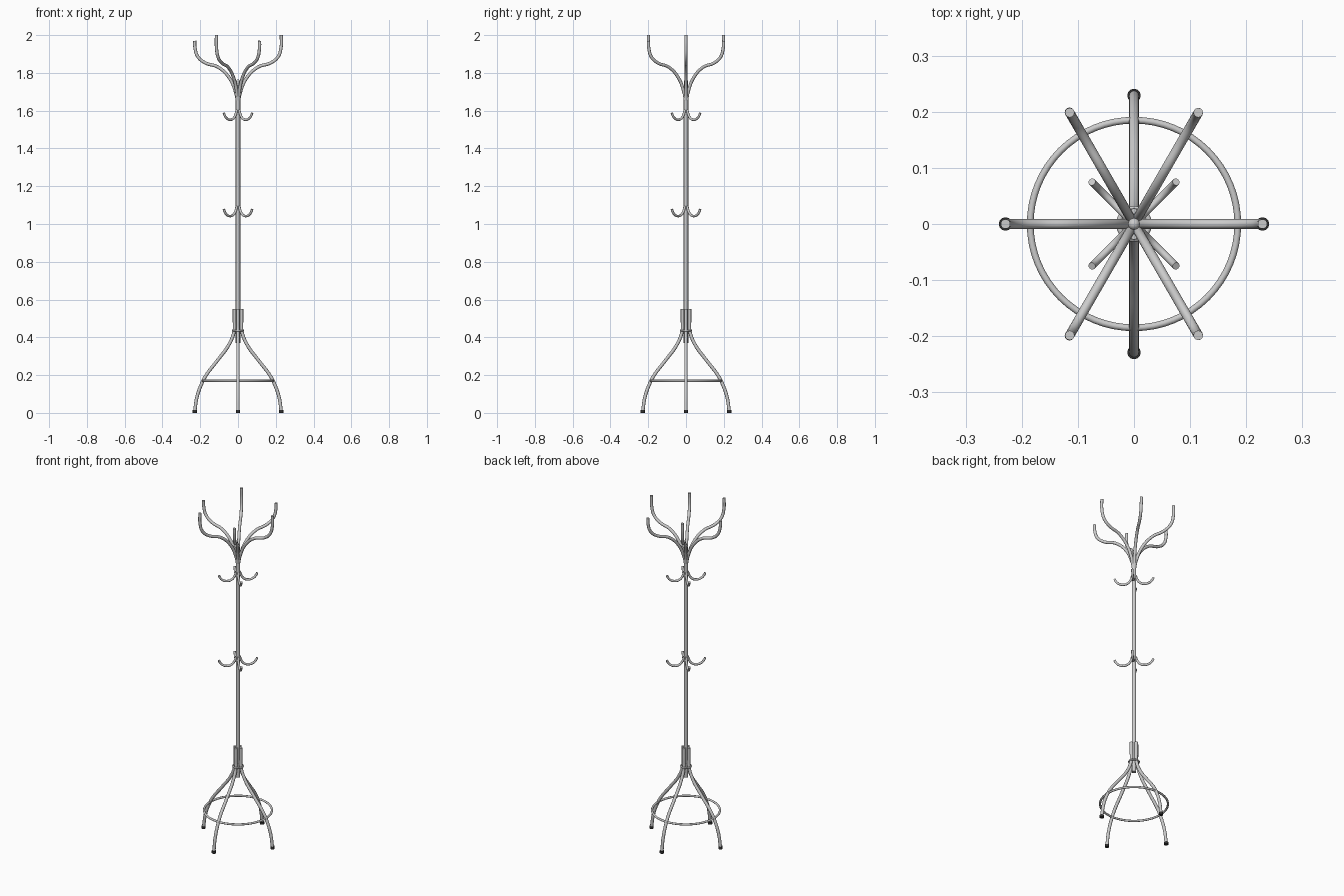
import bpy
from math import radians, pi

if "Cube" in bpy.data.objects:
    bpy.data.objects.remove(bpy.data.objects["Cube"])


def tube(name, pts, r, angle=0.0, z=0.0):
    """Round bent tube through (radius, height) points, turned about z."""
    cu = bpy.data.curves.new(name, 'CURVE')
    cu.dimensions = '3D'
    cu.resolution_u = 8
    cu.bevel_depth = r
    cu.bevel_resolution = 4
    cu.use_fill_caps = True
    sp = cu.splines.new('BEZIER')
    sp.bezier_points.add(len(pts) - 1)
    for bp, (x, h) in zip(sp.bezier_points, pts):
        bp.co = (x, 0, h)
        bp.handle_left_type = bp.handle_right_type = 'AUTO'
    ob = bpy.data.objects.new(name, cu)
    bpy.context.collection.objects.link(ob)
    ob.rotation_euler.z = radians(angle)
    ob.location.z = z
    bpy.ops.object.select_all(action='DESELECT')
    ob.select_set(True)
    bpy.context.view_layer.objects.active = ob
    bpy.ops.object.convert(target='MESH')
    bpy.ops.object.shade_smooth_by_angle(angle=radians(40))
    return bpy.context.object


def cylinder(name, r, z0, z1, x=0, y=0):
    bpy.ops.mesh.primitive_cylinder_add(vertices=24, radius=r, depth=z1 - z0,
                                        location=(x, y, (z0 + z1) / 2))
    ob = bpy.context.object
    ob.name = name
    bpy.ops.object.shade_smooth_by_angle(angle=radians(40))
    return ob


def ring(name, major, minor, z):
    bpy.ops.mesh.primitive_torus_add(major_radius=major, minor_radius=minor, major_segments=64,
                                     minor_segments=12, location=(0, 0, z))
    bpy.context.object.name = name
    bpy.ops.object.shade_smooth_by_angle(angle=radians(60))


rubber = bpy.data.materials.new("rubber")
rubber.diffuse_color = (0.03, 0.03, 0.03, 1)
rubber.use_nodes = True
rubber.node_tree.nodes["Principled BSDF"].inputs["Base Color"].default_value = rubber.diffuse_color

# Central pole with slimmer rounded top
cylinder("pole", 0.012, 0.37, 1.68)
cylinder("pole_top", 0.0095, 1.67, 1.755)
bpy.ops.mesh.primitive_uv_sphere_add(segments=24, ring_count=12, radius=0.0105,
                                     location=(0, 0, 1.755))
bpy.context.object.name = "pole_finial"
bpy.ops.object.shade_smooth_by_angle(angle=radians(60))

# Four splayed legs with rubber feet
leg = [(0.019, 0.55), (0.019, 0.49), (0.020, 0.435), (0.046, 0.365), (0.107, 0.28),
       (0.165, 0.205), (0.190, 0.16), (0.217, 0.085), (0.229, 0.008)]
for i, (cx, cy) in enumerate([(1, 0), (0, 1), (-1, 0), (0, -1)]):
    tube(f"leg_{i + 1}", leg, 0.009, i * 90)
    foot = cylinder(f"foot_{i + 1}", 0.0118, 0, 0.014, cx * 0.229, cy * 0.229)
    foot.data.materials.append(rubber)

# Brace ring and collar that clasps the legs
ring("brace_ring", 0.185, 0.006, 0.17)
ring("leg_collar", 0.027, 0.005, 0.435)

# Two tiers of four coat hooks
hook = [(0.010, 0.052), (0.018, 0.028), (0.036, 0.006), (0.060, 0.0),
        (0.084, 0.007), (0.099, 0.022), (0.106, 0.036)]
for tier, z in (("lower", 1.042), ("upper", 1.552)):
    for i in range(4):
        tube(f"{tier}_hook_{i + 1}", hook, 0.0065, 45 + i * 90, z)

# Six curved hat arms, alternately long and short
arm = [(0.004, 1.655), (0.012, 1.695), (0.047, 1.775), (0.105, 1.83), (0.175, 1.854),
       (0.212, 1.885), (0.228, 1.935)]
for i in range(6):
    tip = 2.0 if i % 2 == 0 else 1.97
    tube(f"hat_arm_{i + 1}", arm + [(0.229, tip)], 0.0085, i * 60)
